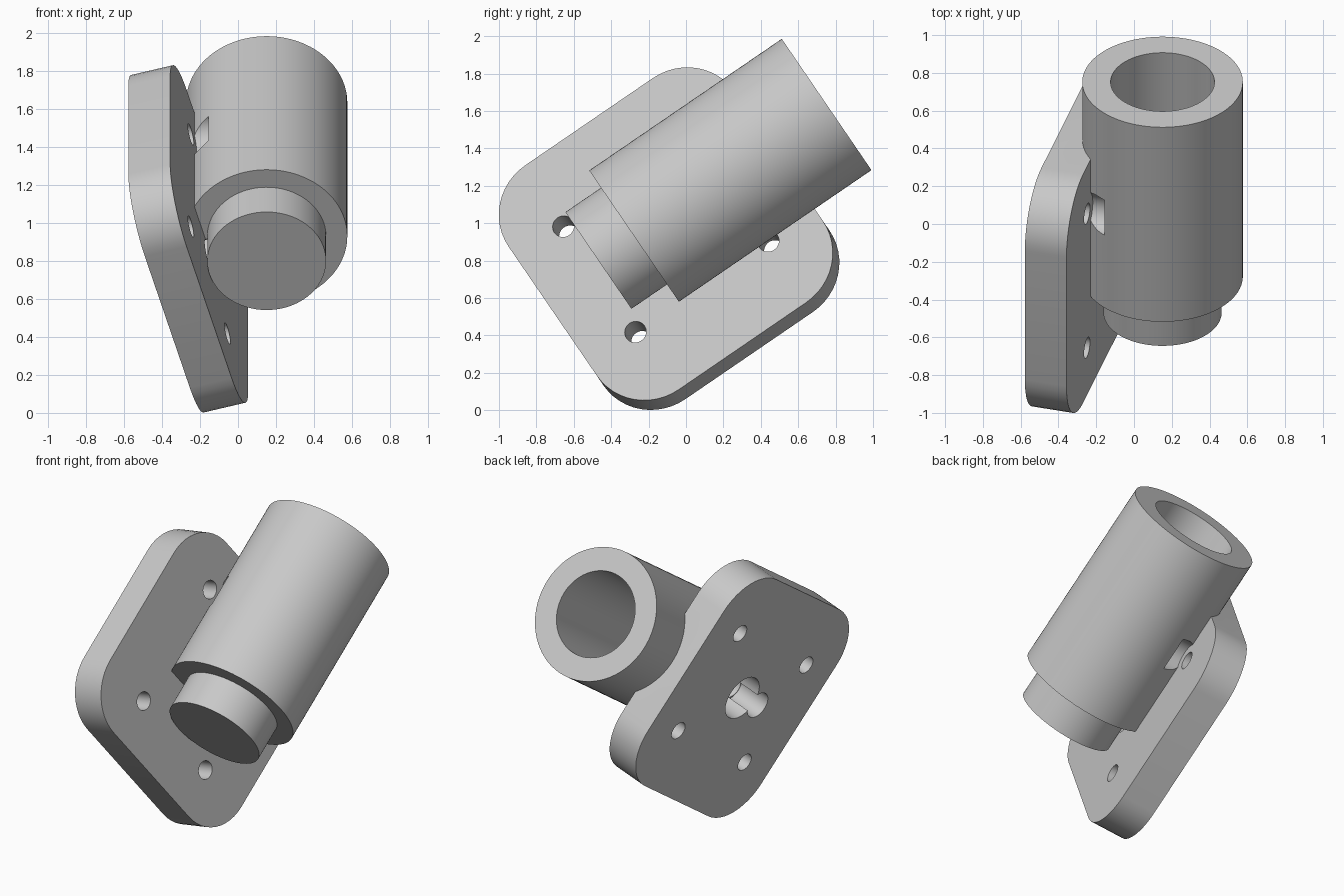
import bpy
import bmesh
from math import cos, sin, pi, radians
from mathutils import Matrix, Vector

cube = bpy.data.objects.get("Cube")
if cube:
    bpy.data.objects.remove(cube, do_unlink=True)

# Local frame while modelling: X along the tube, Z out of the plate's front face
PLATE_L, PLATE_W, PLATE_T, CORNER = 1.465, 1.51, 0.229, 0.32
AXIS_H = 0.315
SCREW_X, SCREW_Y = 0.43, 0.355

grey = bpy.data.materials.new("plain grey")
grey.use_nodes = True
grey.diffuse_color = (0.58, 0.58, 0.58, 1)
grey.node_tree.nodes["Principled BSDF"].inputs["Base Color"].default_value = grey.diffuse_color


def make(name, bm):
    bmesh.ops.recalc_face_normals(bm, faces=bm.faces)
    mesh = bpy.data.meshes.new(name)
    bm.to_mesh(mesh)
    bm.free()
    mesh.materials.append(grey)
    ob = bpy.data.objects.new(name, mesh)
    bpy.context.collection.objects.link(ob)
    return ob


def cylinder(name, radius, start, end, along_x=False, x=0, y=0, sides=48):
    bm = bmesh.new()
    place = Matrix.Translation((x, y, (start + end) / 2))
    if along_x:
        place = Matrix.Translation(((start + end) / 2, 0, AXIS_H)) @ Matrix.Rotation(pi / 2, 4, 'Y')
    bmesh.ops.create_cone(bm, cap_ends=True, segments=sides, radius1=radius,
                          radius2=radius, depth=end - start, matrix=place)
    return make(name, bm)


def combine(target, other, operation):
    mod = target.modifiers.new("combine", 'BOOLEAN')
    mod.object, mod.operation, mod.solver = other, operation, 'EXACT'
    bpy.context.view_layer.objects.active = target
    bpy.ops.object.modifier_apply(modifier=mod.name)
    bpy.data.objects.remove(other, do_unlink=True)


def rounded_plate():
    bm = bmesh.new()
    ring = []
    corners = [(1, 1), (-1, 1), (-1, -1), (1, -1)]
    for q, (sx, sy) in enumerate(corners):
        for i in range(13):
            t = (q + i / 12) * pi / 2
            ring.append(bm.verts.new((sx * (PLATE_L / 2 - CORNER) + CORNER * cos(t),
                                      sy * (PLATE_W / 2 - CORNER) + CORNER * sin(t), 0)))
    face = bm.faces.new(ring)
    out = bmesh.ops.extrude_face_region(bm, geom=[face])
    verts = [v for v in out["geom"] if isinstance(v, bmesh.types.BMVert)]
    bmesh.ops.translate(bm, verts=verts, vec=(0, 0, -PLATE_T))
    return make("plate", bm)


screws = [(sx * SCREW_X, sy * SCREW_Y) for sx in (-1, 1) for sy in (-1, 1)]

# Tube with its stepped closed end
mount = cylinder("tube_mount", 0.425, -0.147, 1.1, along_x=True, sides=96)
combine(mount, cylinder("end_step", 0.313, -0.378, 0, along_x=True, sides=96), 'UNION')

# Screw head clearance pockets in the tube wall
for x, y in screws:
    if x > 0:
        combine(mount, cylinder("head_pocket", 0.112, -0.02, 0.1, x=x, y=y), 'DIFFERENCE')

# Mounting plate
combine(mount, rounded_plate(), 'UNION')

# Bore, screw holes and the keyhole in the back
combine(mount, cylinder("bore", 0.275, -0.14, 1.3, along_x=True, sides=96), 'DIFFERENCE')
for x, y in screws:
    combine(mount, cylinder("screw_hole", 0.058, -0.5, 0.05, x=x, y=y), 'DIFFERENCE')
combine(mount, cylinder("keyhole_round", 0.146, -0.5, 0.2), 'DIFFERENCE')
combine(mount, cylinder("keyhole_lobe", 0.087, -0.5, 0.1, x=-0.2), 'DIFFERENCE')

# Lean the finished part into its pose
slope, tilt = radians(34.35), radians(15.8)
along = Vector((0, cos(slope), sin(slope)))
down = Vector((0, sin(slope), -cos(slope)))
normal = Vector((cos(tilt), 0, 0)) - down * sin(tilt)
side = normal.cross(along)
pose = Matrix((along, side, normal)).transposed().to_4x4()
pose.translation = (-0.152, -0.108, 0.943)
mount.data.transform(pose)

bpy.ops.object.select_all(action='DESELECT')
mount.select_set(True)
bpy.context.view_layer.objects.active = mount
bpy.ops.object.shade_smooth_by_angle(angle=radians(30))
